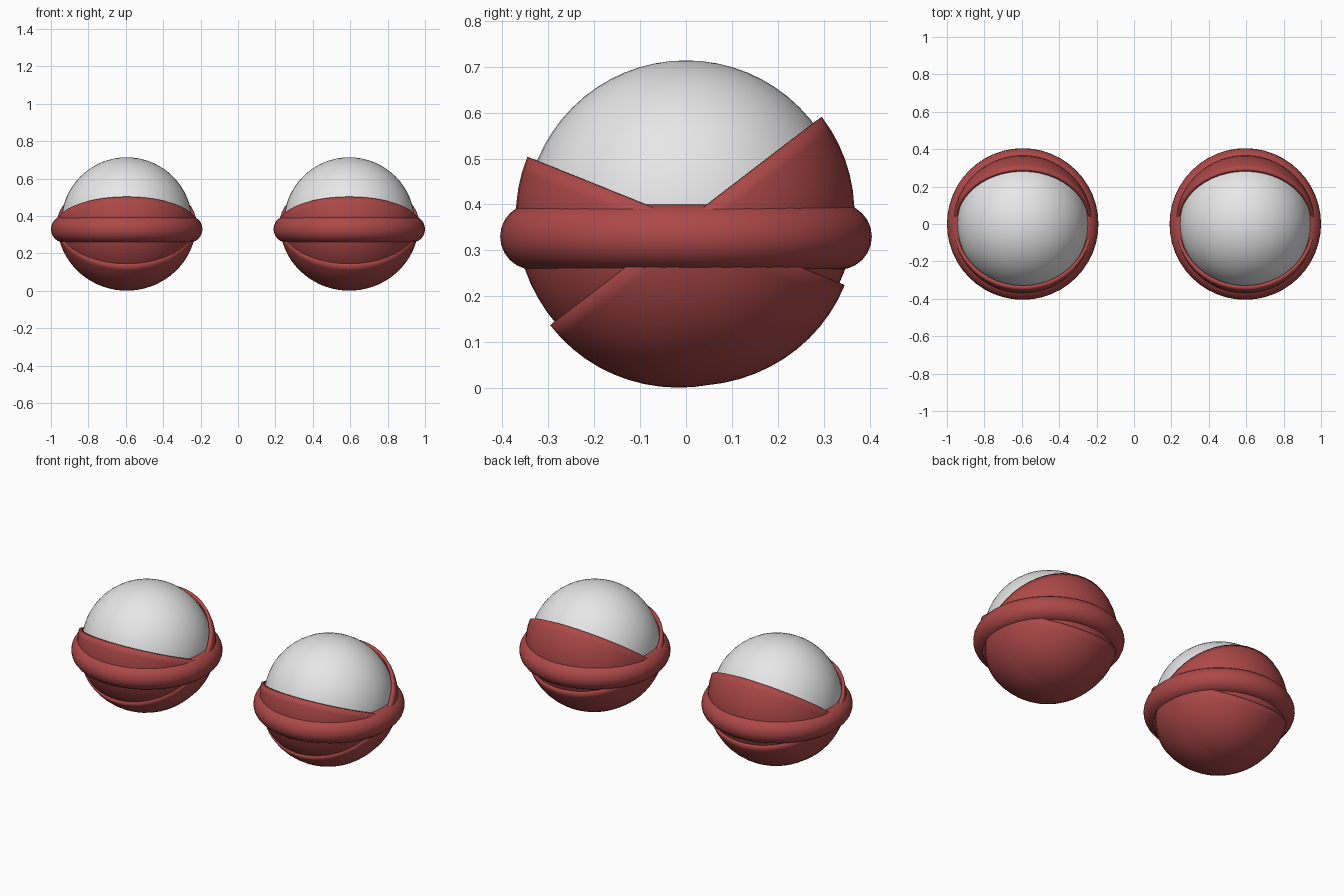
import bpy, bmesh, math

cube = bpy.data.objects.get("Cube")
if cube:
    bpy.data.objects.remove(cube, do_unlink=True)

EYE_X, EYE_Z = 0.595, 0.364


def material(name, color):
    mat = bpy.data.materials.new(name)
    mat.use_nodes = True
    mat.diffuse_color = color
    mat.node_tree.nodes["Principled BSDF"].inputs["Base Color"].default_value = color
    return mat


white = material("eye white", (0.8, 0.8, 0.8, 1))
red = material("lid red", (0.42, 0.065, 0.065, 1))


def smooth(obj):
    bpy.ops.object.select_all(action="DESELECT")
    obj.select_set(True)
    bpy.context.view_layer.objects.active = obj
    bpy.ops.object.shade_smooth_by_angle(angle=math.radians(40))


def eyeball(name, x):
    bpy.ops.mesh.primitive_uv_sphere_add(segments=48, ring_count=32, radius=0.35,
                                         location=(x, 0, EYE_Z))
    obj = bpy.context.object
    obj.name = name
    obj.data.materials.append(white)
    smooth(obj)


def lid(name, x, tilt):
    # Slightly flattened lower half shell, tilted about the hinge axis
    bm = bmesh.new()
    bmesh.ops.create_uvsphere(bm, u_segments=48, v_segments=32, radius=1)
    bmesh.ops.delete(bm, geom=[v for v in bm.verts if v.co.z > 0.001], context="VERTS")
    bmesh.ops.scale(bm, vec=(0.373, 0.373, 0.357), verts=bm.verts)
    mesh = bpy.data.meshes.new(name)
    bm.to_mesh(mesh)
    bm.free()
    mesh.materials.append(red)
    obj = bpy.data.objects.new(name, mesh)
    bpy.context.collection.objects.link(obj)
    obj.location = (x, 0, EYE_Z)
    obj.rotation_euler.x = math.radians(tilt)
    shell = obj.modifiers.new("shell", "SOLIDIFY")
    shell.thickness = 0.018
    shell.offset = -1
    smooth(obj)


def ring(name, x):
    bpy.ops.mesh.primitive_torus_add(major_segments=48, minor_segments=24,
                                     major_radius=0.333, minor_radius=0.072,
                                     location=(x, 0, 0.33))
    obj = bpy.context.object
    obj.name = name
    obj.data.materials.append(red)
    smooth(obj)


for side, x in (("left", EYE_X), ("right", -EYE_X)):
    eyeball(side + "_eyeball", x)
    lid(side + "_front_lid", x, -22)
    lid(side + "_back_lid", x, 37.5)
    ring(side + "_socket_ring", x)
